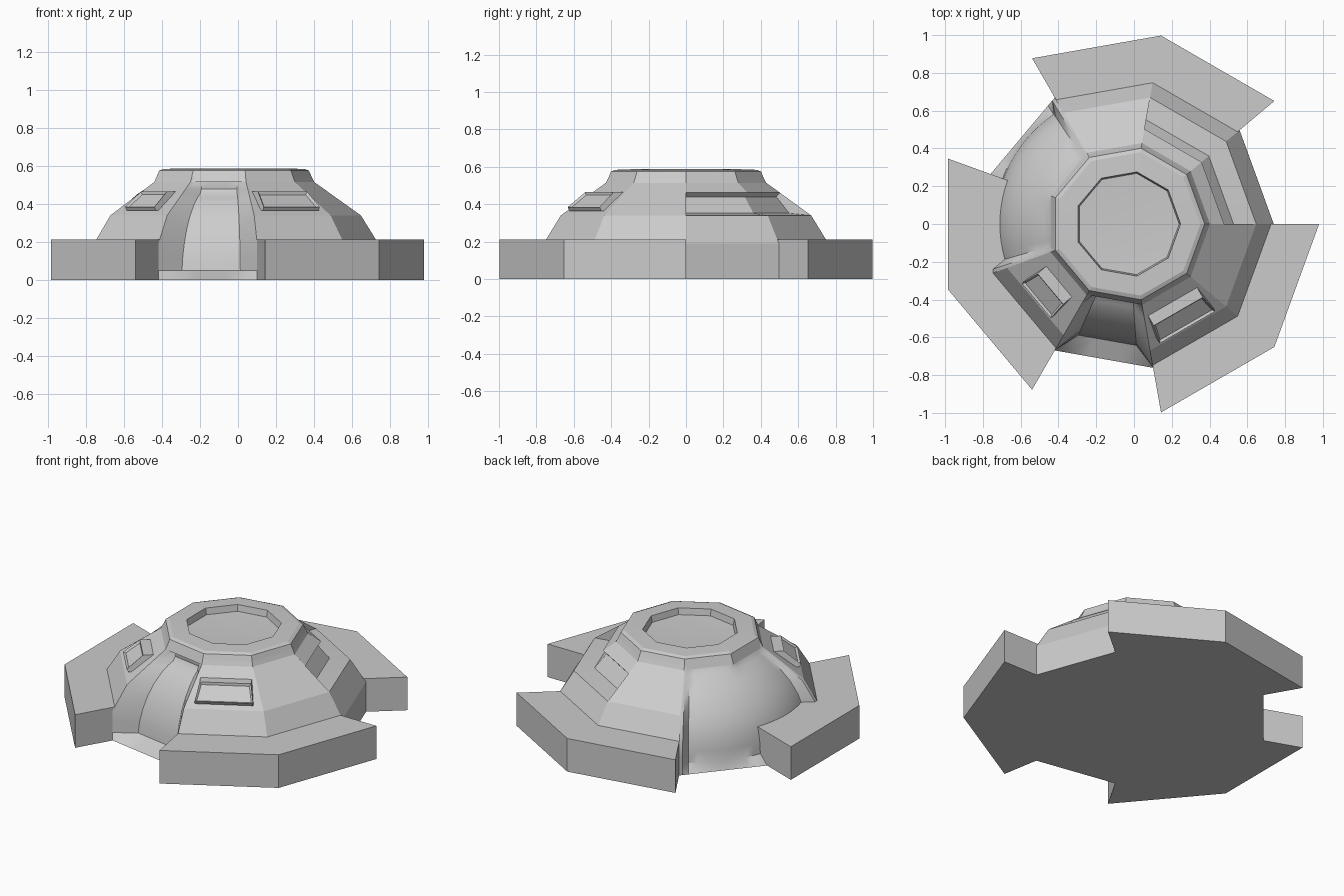
import bpy, bmesh, math
from math import sin, cos, radians

if "Cube" in bpy.data.objects:
    bpy.data.objects.remove(bpy.data.objects["Cube"])

CX = -0.033            # axis of the nine-sided plan
TOP = (0.25, 0.53)     # where every wedge closes, inside the dome
DOME = [(0.773, 0), (0.773, 0.19), (0.68, 0.34), (0.435, 0.515), (0.405, 0.575)]


def polar(r, a, z):
    return (CX + r * cos(radians(a)), r * sin(radians(a)), z)


def chord(a, a0):
    """Scale that puts a point on the straight nonagon side starting at a0."""
    return cos(radians(20)) / cos(radians(a - a0 - 20))


def finish(name, bm, angle=25):
    bmesh.ops.recalc_face_normals(bm, faces=bm.faces[:])
    me = bpy.data.meshes.new(name)
    bm.to_mesh(me)
    bm.free()
    ob = bpy.data.objects.new(name, me)
    bpy.context.collection.objects.link(ob)
    bpy.ops.object.select_all(action='DESELECT')
    ob.select_set(True)
    bpy.context.view_layer.objects.active = ob
    bpy.ops.object.shade_smooth_by_angle(angle=radians(angle))
    return ob


def loft(name, sections, angle=25):
    """Closed solid through (angle, profile) sections turned about the axis."""
    bm = bmesh.new()
    rows = [[bm.verts.new(polar(r, a, z)) for r, z in prof] for a, prof in sections]
    n = len(rows[0])
    for p, q in zip(rows, rows[1:]):
        for i in range(n):
            j = (i + 1) % n
            bm.faces.new((p[i], p[j], q[j], q[i]))
    bm.faces.new(rows[0])
    bm.faces.new(rows[-1])
    return finish(name, bm, angle)


def wedge(name, prof, a0, a1):
    """Flat-sided sectors between nonagon corners."""
    closed = prof + [TOP, (0.25, 0)]
    return loft(name, [(a, closed) for a in range(a0, a1 + 1, 40)], 10)


def dome_r(z):
    """Outer radius of the dome at height z."""
    for (r0, z0), (r1, z1) in zip(DOME, DOME[1:]):
        if z <= z1:
            return r0 + (r1 - r0) * (z - z0) / (z1 - z0)
    return DOME[-1][0]


def scaled(prof, k):
    return [(r * k, z) for r, z in prof]


# Three raised base platforms
for label, a0 in (("back", 40), ("left", 160), ("right", 280)):
    ring = [(0.62, 0), (1.013, 0), (1.013, 0.212), (0.62, 0.212)]
    loft(label + "_platform", [(a0 + d, ring) for d in (0, 40, 80)], 10)

# Flat underside
bm = bmesh.new()
bm.faces.new([bm.verts.new(polar(0.773, a, 0)) for a in range(0, 360, 40)])
finish("underside", bm)

# Plain faceted dome sectors
for label, a0, a1 in (("back", 80, 120), ("left", 200, 240), ("right", 280, 360)):
    wedge(label + "_dome_sector", DOME, a0, a1)

# Sectors with a long slot under an overhang
slot = DOME[:3] + [(0.56, 0.352), (0.49, 0.44), (0.51, 0.462)] + DOME[3:]
wedge("slotted_dome_sector", slot, 0, 80)

# Smooth rounded shell filling the left side, with ridges at both ends
zs = [0.0, 0.05, 0.12, 0.19, 0.26, 0.34, 0.40, 0.45, 0.49, 0.515, 0.575]
rs = [0.726, 0.705, 0.70, 0.685, 0.66, 0.61, 0.555, 0.50, 0.44, 0.40, 0.385]
tail = [TOP, (0.25, 0)]
ridge = [(dome_r(z), z) for z in zs] + tail
shell = list(zip(rs, zs)) + tail


def shell_at(a):
    base = 120 if a < 160 else 160
    out = list(shell)
    out[0] = (0.773 * chord(a, base), 0)      # floor lip follows the straight side
    for k in (9, 10):                         # top follows the rim
        out[k] = (dome_r(zs[k]) * 0.99 * chord(a, base), zs[k])
    return out


secs = [(120, ridge), (121.5, scaled(ridge, chord(121.5, 120)))]
secs += [(124 + 72 * i / 18, shell_at(124 + 72 * i / 18)) for i in range(19)]
secs += [(198.5, scaled(ridge, chord(198.5, 160))), (200, ridge)]
loft("smooth_shell", secs, 32)

# Curved front alcove with flared sides and an overhanging head
az = [0.0, 0.05, 0.12, 0.19, 0.27, 0.34, 0.40, 0.435, 0.455, 0.48, 0.515, 0.575]
ar = [0.773, 0.665, 0.655, 0.635, 0.60, 0.555, 0.50, 0.455, 0.42, 0.405, 0.41, 0.405]
jamb = [(dome_r(z), z) for z in az] + tail
alcove = list(zip(ar, az)) + tail
secs = [(240, jamb)]
for i in range(5):
    a = 246 + 7 * i
    secs.append((a, scaled(alcove, chord(a, 240))))
secs.append((280, jamb))
loft("front_alcove", secs, 32)

# Top rim with a shallow dish
bm = bmesh.new()
rim = [(0.433, 0.516), (0.407, 0.575), (0.385, 0.584), (0.28, 0.588), (0.272, 0.548)]
rows = [[bm.verts.new(polar(r, a, z)) for a in range(0, 360, 40)] for r, z in rim]
for p, q in zip(rows, rows[1:]):
    for i in range(9):
        j = (i + 1) % 9
        bm.faces.new((p[i], p[j], q[j], q[i]))
hub = bm.verts.new((CX, 0, 0.535))
for i in range(9):
    bm.faces.new((rows[-1][i], rows[-1][(i + 1) % 9], hub))
finish("top_rim", bm, 5)


# Window boxes standing out of the sloping sectors
def window(name, mid, half):
    section = [(0.47, 0.465, 0.88), (0.535, 0.465, 0.88), (0.632, 0.385, 1),
               (0.622, 0.365, 1), (0.54, 0.365, 1)]
    c, s = cos(radians(mid)), sin(radians(mid))
    bm = bmesh.new()
    ends = [[bm.verts.new((CX + r * c - k * w * half * s, r * s + k * w * half * c, z))
             for r, z, w in section] for k in (-1, 1)]
    bm.faces.new(ends[0])
    bm.faces.new(ends[1])
    front = None
    for i in range(5):
        j = (i + 1) % 5
        f = bm.faces.new((ends[0][i], ends[0][j], ends[1][j], ends[1][i]))
        if i == 1:
            front = f
    bmesh.ops.recalc_face_normals(bm, faces=bm.faces[:])
    bmesh.ops.inset_region(bm, faces=[front], thickness=0.015, depth=-0.012)
    finish(name, bm, 10)


window("right_window", 300, 0.17)
window("left_window", 220, 0.12)
